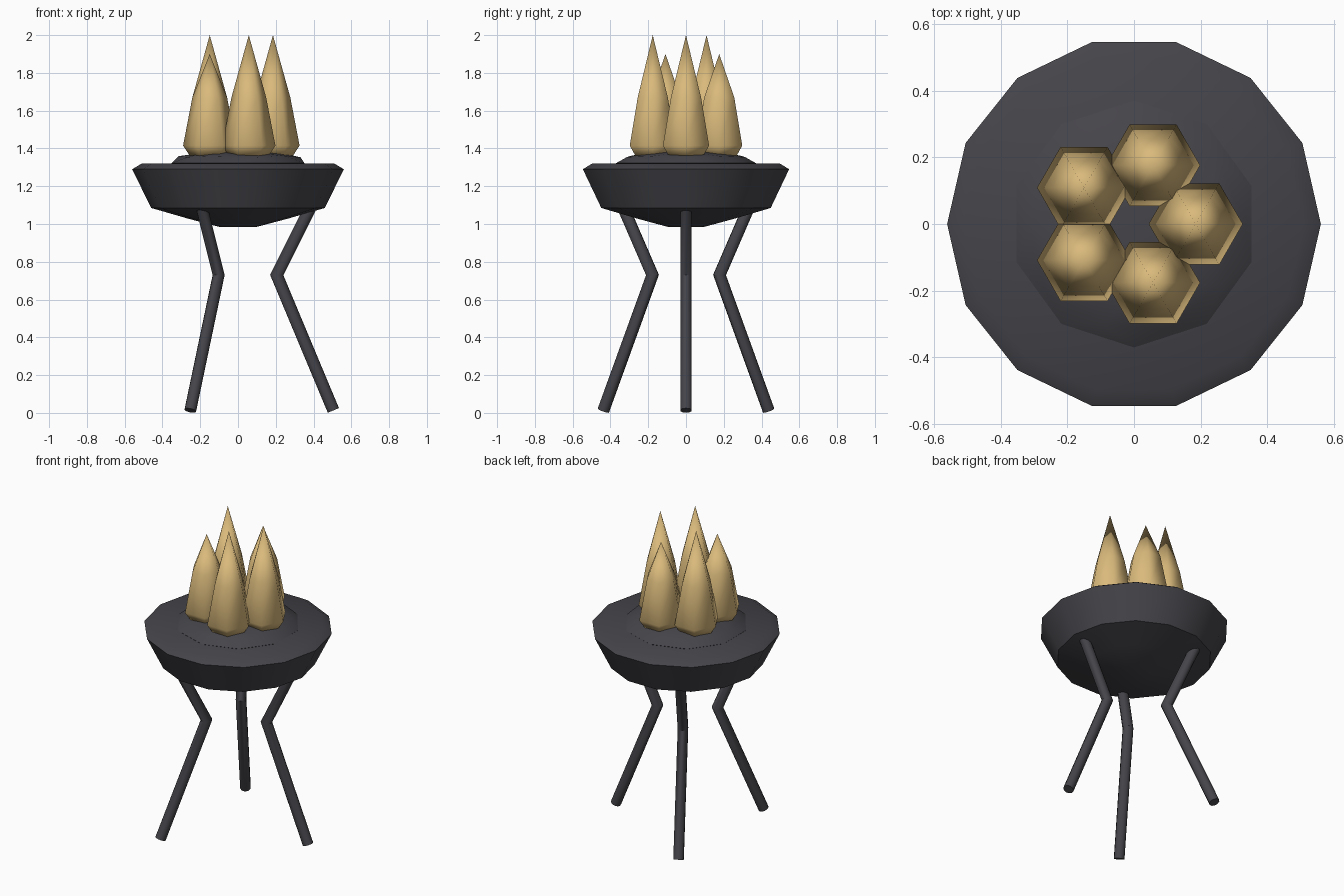
import bpy, bmesh, math
from mathutils import Vector, Matrix

if "Cube" in bpy.data.objects:
    bpy.data.objects.remove(bpy.data.objects["Cube"])


def material(name, rgb):
    m = bpy.data.materials.new(name)
    m.diffuse_color = (*rgb, 1)
    m.use_nodes = True
    m.node_tree.nodes["Principled BSDF"].inputs["Base Color"].default_value = m.diffuse_color
    return m


IRON = material("dark iron", (0.06, 0.058, 0.068))
GOLD = material("flame gold", (0.70, 0.49, 0.20))


def finish(name, bm, mat, angle, loc=(0, 0, 0)):
    bmesh.ops.recalc_face_normals(bm, faces=bm.faces)
    me = bpy.data.meshes.new(name)
    bm.to_mesh(me)
    bm.free()
    me.materials.append(mat)
    ob = bpy.data.objects.new(name, me)
    ob.location = loc
    bpy.context.collection.objects.link(ob)
    bpy.ops.object.select_all(action='DESELECT')
    ob.select_set(True)
    bpy.context.view_layer.objects.active = ob
    bpy.ops.object.shade_smooth_by_angle(angle=math.radians(angle))
    return ob


def skin(rings):
    """Join rings of points with quads; a single point closes to a tip."""
    bm = bmesh.new()
    loops = [[bm.verts.new(p) for p in r] for r in rings]
    n = max(len(r) for r in loops)
    for a, b in zip(loops, loops[1:]):
        for i in range(n):
            j = (i + 1) % n
            if len(b) == 1:
                bm.faces.new((a[i], a[j], b[0]))
            else:
                bm.faces.new((a[i], a[j], b[j], b[i]))
    for end in (loops[0], loops[-1]):
        if len(end) > 2:
            bm.faces.new(end)
    return bm


def lathe(profile, sides):
    return skin([[(r * math.cos(math.tau * i / sides), r * math.sin(math.tau * i / sides), z)
                  for i in range(sides)] if r else [(0, 0, z)] for r, z in profile])


# Shallow fourteen-sided bowl with a bevelled rim
finish("bowl", lathe([(0.10, 0.985), (0.27, 1.03), (0.46, 1.085),
                      (0.56, 1.29), (0.51, 1.32)], 14), IRON, 40)

# Flattened mound of coals
bm = bmesh.new()
bmesh.ops.create_icosphere(bm, subdivisions=2, radius=0.37,
                           matrix=Matrix.Diagonal((1, 1, 0.19, 1)))
finish("coal_mound", bm, IRON, 40, (0, 0, 1.322))

# Ring of five six-sided flames, two of them shorter
for k, tip in enumerate((2.0, 1.9, 2.0, 1.9, 2.0)):
    a = math.tau * k / 5
    bm = lathe([(0.105, 1.36), (0.141, 1.415), (0.092, 1.67), (0, tip)], 6)
    finish(f"flame_{k + 1}", bm, GOLD, 65,
           (0.185 * math.cos(a), 0.185 * math.sin(a), 0))

# Three bent legs with mitred knees
R, SIDES = 0.032, 10
foot, knee, top = Vector((0.505, 0, 0.013)), Vector((0.205, 0, 0.73)), Vector((0.395, 0, 1.11))


def ring(centre, normal, stretch=1.0):
    u = Vector((normal.z, 0, -normal.x)).normalized() * stretch
    return [centre + R * (u * math.cos(t) + Vector((0, 1, 0)) * math.sin(t))
            for t in (math.tau * i / SIDES for i in range(SIDES))]


for k in range(3):
    lower, upper = (knee - foot).normalized(), (top - knee).normalized()
    bend = (lower + upper).normalized()
    bm = skin([ring(foot, lower), ring(knee, bend, 1 / bend.dot(lower)), ring(top, upper)])
    bmesh.ops.rotate(bm, verts=bm.verts, cent=(0, 0, 0),
                     matrix=Matrix.Rotation(math.tau * k / 3, 3, 'Z'))
    finish(f"leg_{k + 1}", bm, IRON, 40)
